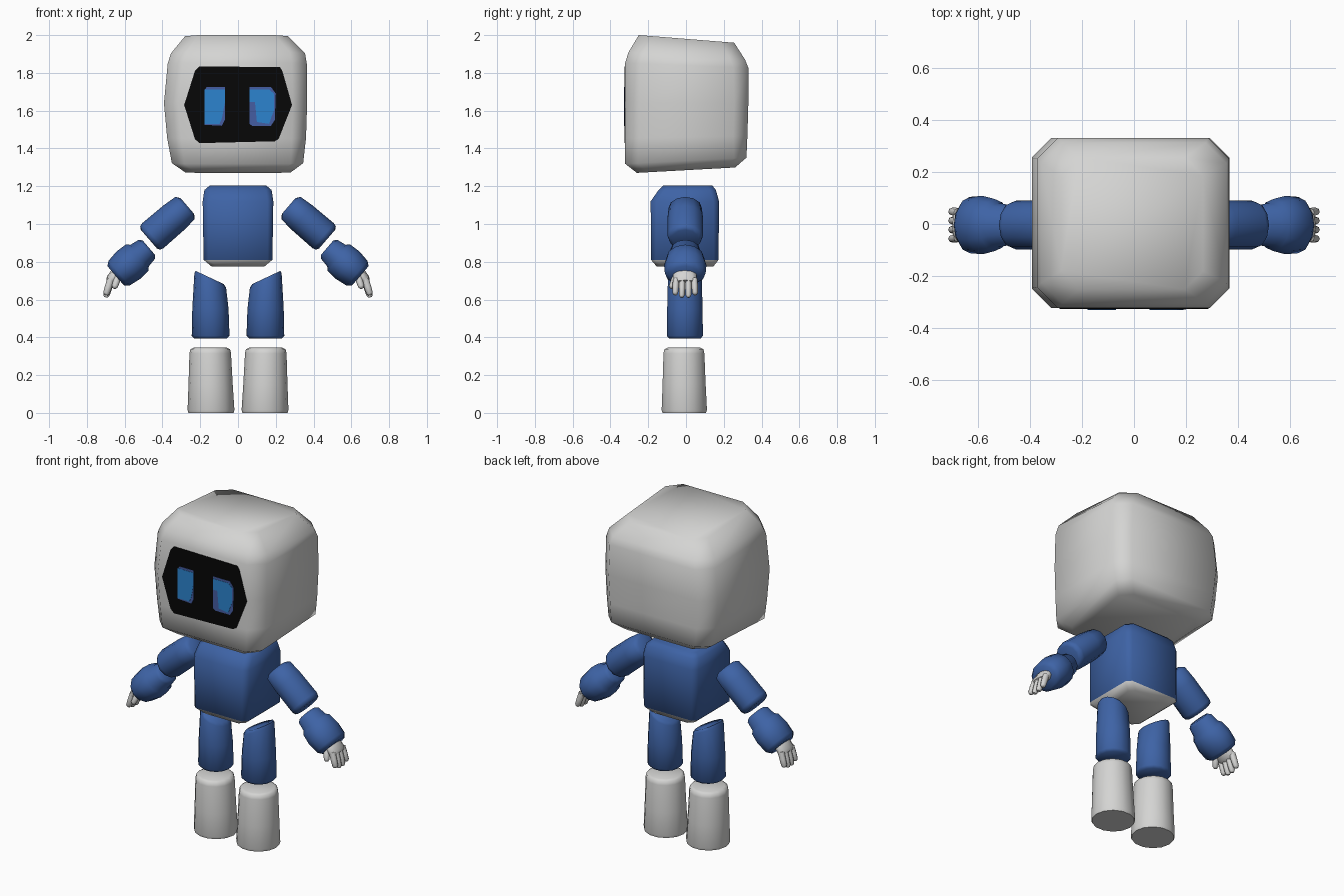
import bpy, bmesh, math
from mathutils import Vector


def material(name, rgb):
    m = bpy.data.materials.new(name)
    m.diffuse_color = (*rgb, 1)
    return m


WHITE = material("warm white", (0.66, 0.66, 0.65))
BLUE = material("suit blue", (0.048, 0.125, 0.38))
BLACK = material("visor black", (0.002, 0.002, 0.002))
BRIGHT = material("eye blue", (0.025, 0.23, 0.62))
DARK = material("eye edge blue", (0.06, 0.11, 0.36))


def loft(name, rings, mats, mirror=False, angle=60, rule=None):
    """Skin a list of equal-length point rings and cap both ends."""
    bm = bmesh.new()
    rows = [[bm.verts.new(p) for p in r] for r in rings]
    n = len(rows[0])
    for a, b in zip(rows, rows[1:]):
        for i in range(n):
            bm.faces.new((a[i], a[(i + 1) % n], b[(i + 1) % n], b[i]))
    bm.faces.new(rows[0])
    bm.faces.new(rows[-1])
    bmesh.ops.recalc_face_normals(bm, faces=bm.faces)
    if rule:
        for f in bm.faces:
            f.material_index = rule(f.calc_center_median())
    me = bpy.data.meshes.new(name)
    bm.to_mesh(me)
    bm.free()
    for m in mats:
        me.materials.append(m)
    ob = bpy.data.objects.new(name, me)
    bpy.context.collection.objects.link(ob)
    bpy.ops.object.select_all(action='DESELECT')
    ob.select_set(True)
    bpy.context.view_layer.objects.active = ob
    bpy.ops.object.shade_smooth_by_angle(angle=math.radians(angle))
    if mirror:
        ob.modifiers.new("mirror", 'MIRROR')
    return ob


def box_ring(z, x0, x1, y0, y1, c, slope=0.0):
    """Rectangle with cut corners; slope tilts the ring along y."""
    pts = [(x0 + c, y0), (x1 - c, y0), (x1, y0 + c), (x1, y1 - c),
           (x1 - c, y1), (x0 + c, y1), (x0, y1 - c), (x0, y0 + c)]
    return [(x, y, z + slope * y) for x, y in pts]


def oval_ring(z, cx, cy, rx, ry, slope=0.0, n=14):
    """Level oval; slope raises it along x."""
    out = []
    for i in range(n):
        a = 2 * math.pi * i / n
        dx = rx * math.cos(a)
        out.append((cx + dx, cy + ry * math.sin(a), z + slope * dx))
    return out


def tube(name, a, b, stations, mat, n=12):
    """Mirrored limb from a to b; stations are (fraction, radius, y radius)."""
    a, b = Vector(a), Vector(b)
    d = (b - a).normalized()
    u = d.cross(Vector((0, 1, 0))).normalized()
    v = u.cross(d)
    rings = []
    for t, ru, rv in stations:
        c = a.lerp(b, t)
        rings.append([c + u * ru * math.cos(k) + v * rv * math.sin(k)
                      for k in (2 * math.pi * i / n for i in range(n))])
    return loft(name, rings, [mat], True)


def plate(name, pts, y, mat, depth=0.008):
    """Thin upright panel whose front sits at y."""
    return loft(name, [[(x, yy, z) for x, z in pts] for yy in (y, y + depth)],
                [mat], angle=30)


# Head: bulging box with a roof that drops toward the back
loft("head", [
    box_ring(1.285, -0.28, 0.28, -0.26, 0.26, 0.06, 0.055),
    box_ring(1.335, -0.35, 0.345, -0.322, 0.32, 0.065, 0.05),
    box_ring(1.46, -0.375, 0.36, -0.322, 0.325, 0.075, 0.02),
    box_ring(1.64, -0.392, 0.366, -0.322, 0.33, 0.075),
    box_ring(1.84, -0.372, 0.364, -0.322, 0.33, 0.08, -0.04),
    box_ring(1.89, -0.355, 0.355, -0.305, 0.312, 0.08, -0.06),
    box_ring(1.98, -0.28, 0.265, -0.25, 0.255, 0.07, -0.08),
], [WHITE])

# Face: six-sided visor with two layered eyes
plate("visor", [(-0.285, 1.63), (-0.228, 1.81), (-0.205, 1.835), (0.222, 1.83),
                (0.235, 1.81), (0.286, 1.63), (0.215, 1.45), (0.195, 1.438),
                (-0.205, 1.428), (-0.228, 1.45)], -0.3255, BLACK)
plate("left_eye_edge", [(-0.178, 1.525), (-0.085, 1.52), (-0.07, 1.55),
                        (-0.07, 1.725), (-0.165, 1.725), (-0.178, 1.71)],
      -0.3275, DARK, 0.006)
plate("left_eye", [(-0.178, 1.53), (-0.098, 1.53), (-0.085, 1.56),
                   (-0.07, 1.64), (-0.07, 1.712), (-0.178, 1.712)],
      -0.329, BRIGHT, 0.006)
plate("right_eye_edge", [(0.06, 1.53), (0.075, 1.52), (0.175, 1.52),
                         (0.195, 1.55), (0.2, 1.69), (0.175, 1.725),
                         (0.06, 1.725)], -0.3275, DARK, 0.006)
plate("right_eye", [(0.06, 1.645), (0.09, 1.645), (0.1, 1.54), (0.165, 1.53),
                    (0.178, 1.57), (0.19, 1.6), (0.19, 1.69), (0.165, 1.712),
                    (0.06, 1.712)], -0.329, BRIGHT, 0.006)

# Torso: blue box with a white underside
loft("torso", [
    box_ring(0.775, -0.14, 0.14, -0.155, 0.145, 0.03),
    box_ring(0.81, -0.182, 0.182, -0.185, 0.172, 0.025),
    box_ring(1.12, -0.187, 0.187, -0.187, 0.175, 0.03),
    box_ring(1.18, -0.178, 0.178, -0.145, 0.158, 0.03),
    box_ring(1.203, -0.15, 0.15, -0.12, 0.14, 0.03),
], [BLUE, WHITE], rule=lambda c: int(c.z < 0.81))

# Arms
tube("upper_arm", (0.268, -0.004, 1.095), (0.472, -0.004, 0.92),
     [(0, 0.055, 0.065), (0.06, 0.078, 0.088), (0.35, 0.085, 0.094),
      (0.9, 0.087, 0.094), (0.97, 0.08, 0.088), (1, 0.065, 0.07)], BLUE)
tube("forearm", (0.472, -0.004, 0.875), (0.647, -0.004, 0.725),
     [(0, 0.05, 0.06), (0.06, 0.066, 0.078), (0.28, 0.075, 0.085),
      (0.36, 0.092, 0.1), (0.62, 0.096, 0.112), (0.9, 0.086, 0.108),
      (1, 0.068, 0.085)], BLUE)

# Hands
tube("palm", (0.61, -0.008, 0.775), (0.682, -0.005, 0.69),
     [(0, 0.03, 0.05), (0.5, 0.034, 0.064), (0.85, 0.03, 0.066),
      (1, 0.02, 0.058)], WHITE, 10)
for k, tip in enumerate((0.625, 0.612, 0.612, 0.625)):
    y = -0.052 + 0.032 * k
    tube(f"finger_{k + 1}", (0.672, y, 0.71), (0.7, y * 1.1, tip),
         [(0, 0.02, 0.017), (0.5, 0.019, 0.017), (0.88, 0.017, 0.015),
          (1, 0.01, 0.009)], WHITE, 8)
tube("thumb", (0.63, -0.045, 0.74), (0.655, -0.08, 0.66),
     [(0, 0.018, 0.018), (0.5, 0.019, 0.018), (0.88, 0.016, 0.015),
      (1, 0.009, 0.008)], WHITE, 8)

# Legs: slanted top, higher on the outside
loft("thigh", [
    oval_ring(0.393, 0.145, -0.006, 0.085, 0.085),
    oval_ring(0.408, 0.145, -0.006, 0.1, 0.098),
    oval_ring(0.55, 0.146, -0.006, 0.096, 0.096),
    oval_ring(0.7, 0.147, -0.006, 0.084, 0.092, 0.45),
    oval_ring(0.717, 0.15, -0.006, 0.075, 0.082, 0.47),
], [BLUE], True)

# Boots
loft("boot", [
    oval_ring(0, 0.143, -0.009, 0.12, 0.118),
    oval_ring(0.015, 0.143, -0.009, 0.124, 0.123),
    oval_ring(0.15, 0.145, -0.01, 0.117, 0.117),
    oval_ring(0.315, 0.147, -0.011, 0.11, 0.111),
    oval_ring(0.337, 0.147, -0.011, 0.105, 0.106),
    oval_ring(0.345, 0.147, -0.011, 0.088, 0.09),
], [WHITE], True)
